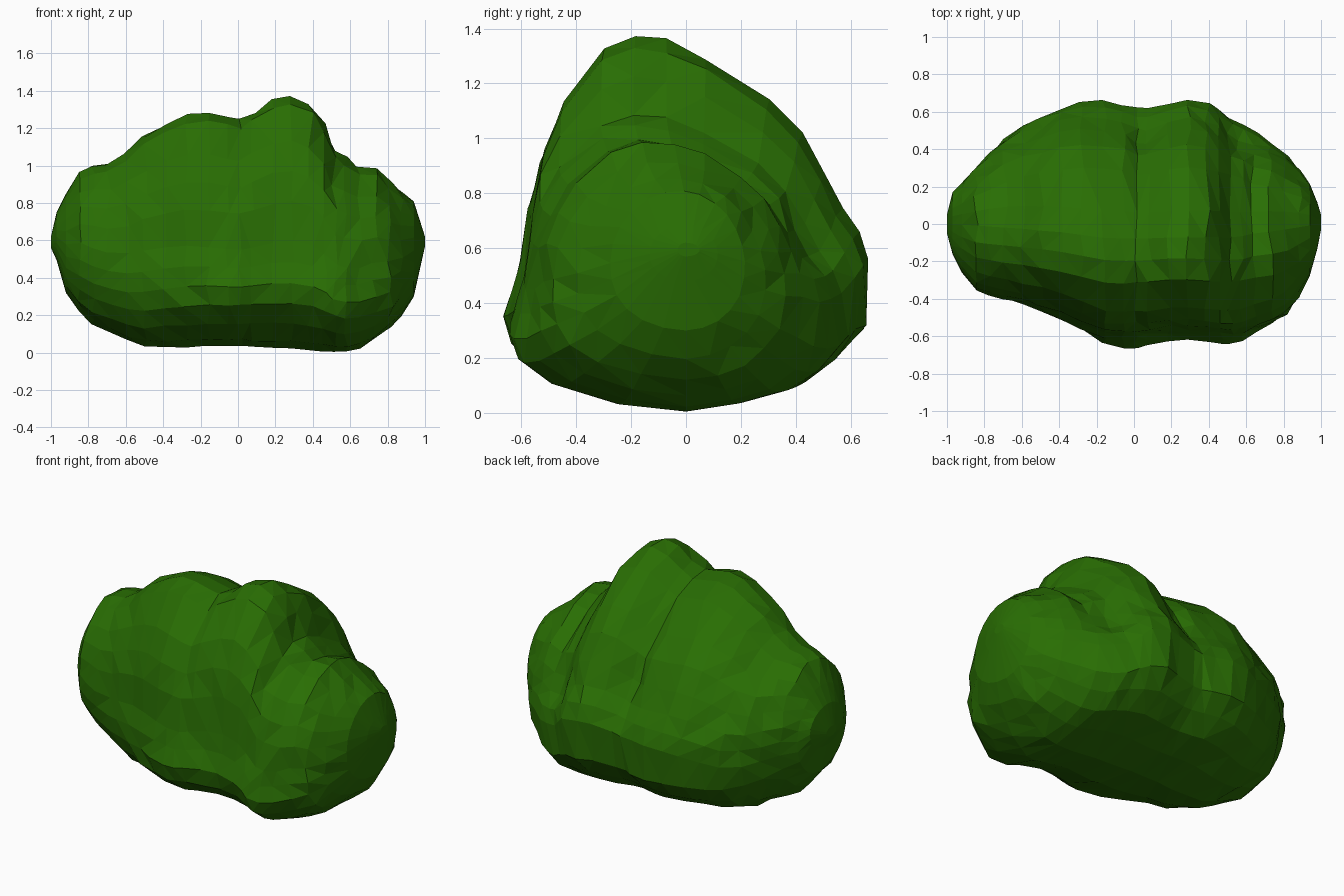
import bpy, bmesh, math, random
from mathutils import Vector
from mathutils.geometry import intersect_point_line

if "Cube" in bpy.data.objects:
    bpy.data.objects.remove(bpy.data.objects["Cube"])

random.seed(4)

# Outline curves along x: top z, bottom z, front y, back y
TOP = [(-1, .62), (-.97, .75), (-.86, .97), (-.8, 1), (-.7, 1.01), (-.64, 1.04), (-.45, 1.21), (-.28, 1.275),
       (-.15, 1.28), (0, 1.255), (.05, 1.27), (.19, 1.36), (.29, 1.38), (.39, 1.33), (.45, 1.25),
       (.52, 1.09), (.65, 1), (.72, 1), (.85, .88), (.94, .81), (1, .62)]
BOTTOM = [(-1, .56), (-.94, .43), (-.92, .32), (-.82, .18), (-.57, .05), (-.48, .03), (0, .035),
          (.6, 0), (.7, .04), (.79, .1), (.87, .18), (.94, .3), (1, .57)]
FRONT = [(-1, -.05), (-.96, -.2), (-.86, -.36), (-.46, -.49), (-.16, -.645), (-.02, -.67), (.16, -.625),
         (.32, -.62), (.54, -.655), (.8, -.52), (.87, -.43), (.96, -.24), (1, -.03)]
BACK = [(-1, .05), (-.97, .17), (-.8, .35), (-.64, .52), (-.35, .64), (-.2, .67), (.04, .61), (.15, .62),
        (.24, .67), (.32, .67), (.45, .62), (.78, .4), (.93, .24), (.97, .15), (1, .05)]

# How far the cross-section turns into a plain oval
OVAL = [(-1, .95), (-.8, .75), (-.5, .4), (-.15, .05), (.1, 0), (.55, .1), (.75, .4), (1, .9)]

# Cross-section, normalised: y from -1 to 1, z from 0 to 1
SECTION = [(0, 0), (.37, .03), (.66, .07), (.85, .14), (.98, .22), (1, .4), (.94, .47), (.85, .53), (.75, .62),
           (.63, .73), (.45, .82), (.1, .935), (-.12, .985), (-.3, 1), (-.48, .965), (-.72, .82),
           (-.82, .7), (-.87, .58), (-.9, .42), (-.95, .34), (-1, .26), (-.96, .18), (-.77, .1), (-.4, .03)]

STATIONS = [-1, -.97, -.92, -.85, -.77, -.69, -.6, -.5, -.39, -.28, -.16, -.06, .01, .08, .19, .29,
            .39, .46, .52, .58, .65, .73, .81, .88, .94, .98, 1]

# Creases where the leafy lobes meet: path, depth, width
CREASES = [
    ([(.5, -.5, .67), (.57, -.3, .92), (.61, 0, .98), (.65, .27, .8), (.57, .46, .58)], .035, .07),
    ([(-.02, -.55, .8), (0, -.42, 1.05), (.02, -.25, 1.25)], .03, .06),
    ([(.02, .3, 1.08), (.06, .55, .7)], .04, .07),
]
CORE = Vector((0, 0, .55))


def lookup(curve, x):
    for (x0, a), (x1, b) in zip(curve, curve[1:]):
        if x <= x1:
            return a + (b - a) * (x - x0) / (x1 - x0)
    return curve[-1][1]


def crease_push(p):
    total = 0
    for path, depth, width in CREASES:
        best = 9
        for a, b in zip(path, path[1:]):
            a, b = Vector(a), Vector(b)
            q, t = intersect_point_line(p, a, b)
            best = min(best, (p - a.lerp(b, min(1, max(0, t)))).length)
        total += depth * math.exp(-(best / width) ** 2)
    return total


# Bush body lofted through the stations
bm = bmesh.new()
rings = []
n = len(SECTION)
for x in STATIONS:
    zt, zb, yf, yb, oval = (lookup(c, x) for c in (TOP, BOTTOM, FRONT, BACK, OVAL))
    ring = []
    for i, (u, v) in enumerate(SECTION):
        a = math.tau * i / n
        u += (math.sin(a) - u) * oval
        v += ((1 - math.cos(a)) / 2 - v) * oval
        p = Vector((x, u * (yb if u > 0 else -yf), zb + v * (zt - zb)))
        p += (CORE - p).normalized() * crease_push(p)
        if abs(x) < .9:
            p.x += random.uniform(-.015, .015)
            p += (p - CORE).normalized() * random.uniform(-.008, .008)
        p.z = max(0, p.z)
        ring.append(bm.verts.new(p))
    rings.append(ring)
for r0, r1 in zip(rings, rings[1:]):
    for i in range(n):
        j = (i + 1) % n
        bm.faces.new((r0[i], r0[j], r1[j], r1[i]))
bm.faces.new(rings[0])
bm.faces.new(rings[-1])
bmesh.ops.triangulate(bm, faces=bm.faces[:])
bmesh.ops.recalc_face_normals(bm, faces=bm.faces[:])

mesh = bpy.data.meshes.new("bush")
bm.to_mesh(mesh)
bm.free()
bush = bpy.data.objects.new("bush", mesh)
bpy.context.collection.objects.link(bush)

leaf = bpy.data.materials.new("leaf_green")
leaf.diffuse_color = (.022, .155, .001, 1)
leaf.use_nodes = True
leaf.node_tree.nodes["Principled BSDF"].inputs["Base Color"].default_value = leaf.diffuse_color
mesh.materials.append(leaf)
